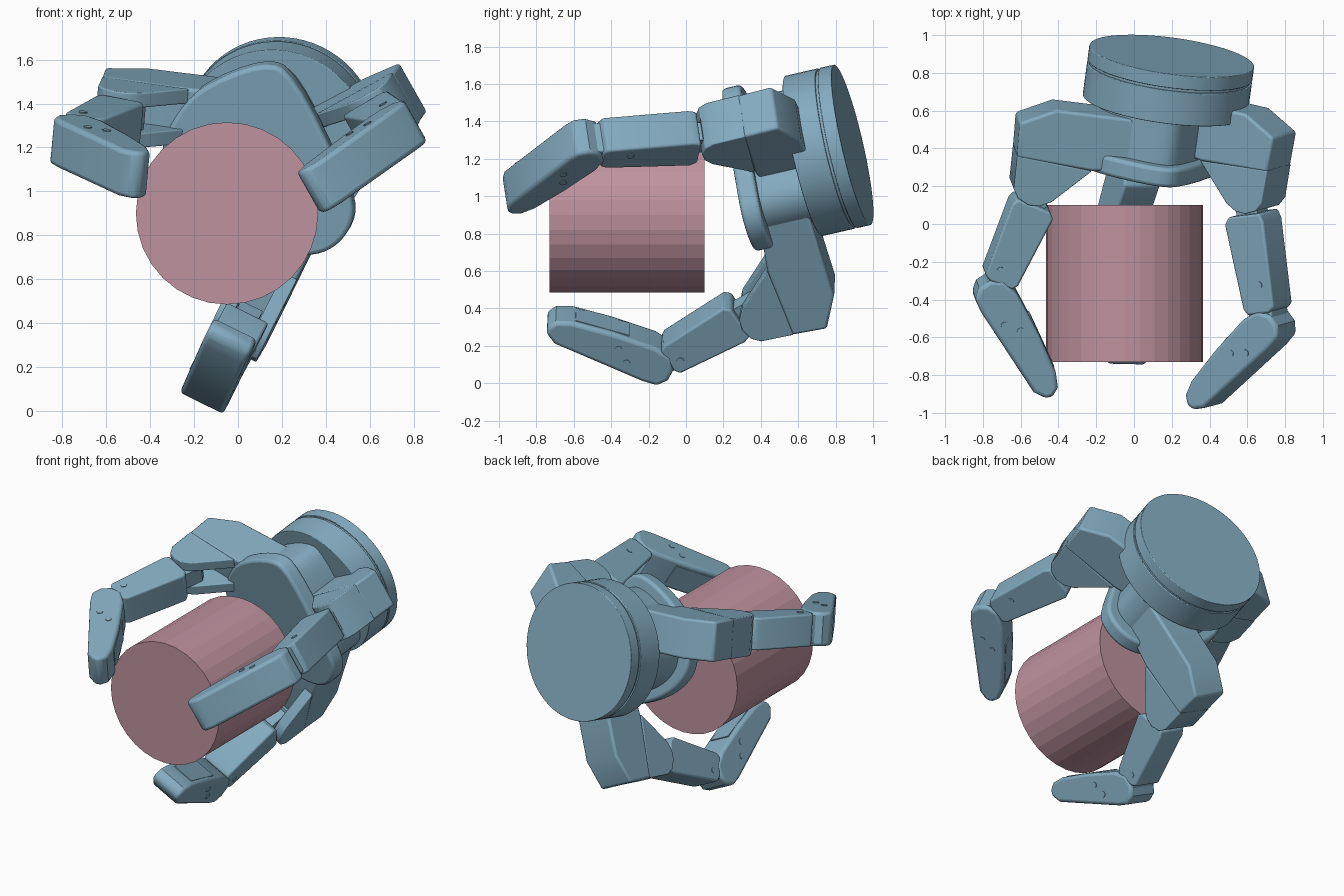
import bpy, bmesh, math
from mathutils import Vector

if "Cube" in bpy.data.objects:
    bpy.data.objects.remove(bpy.data.objects["Cube"])

def material(name, rgb):
    m = bpy.data.materials.new(name)
    m.diffuse_color = (*rgb, 1)
    m.use_nodes = True
    m.node_tree.nodes["Principled BSDF"].inputs["Base Color"].default_value = m.diffuse_color
    return m

BLUE = material("blue_metal", (0.23, 0.41, 0.53))
PINK = material("pink", (0.52, 0.29, 0.35))
smooth = []

def prism(name, pts, origin, ax, ay, az, lo, hi, bevel=0.0, mat=BLUE, shade=True):
    """Extrude a 2D outline (along ax, ay) from lo to hi along az."""
    bm = bmesh.new()
    rings = [[bm.verts.new(origin + ax * p + ay * q + az * d) for p, q in pts] for d in (lo, hi)]
    bm.faces.new(rings[0])
    bm.faces.new(rings[1])
    n = len(pts)
    for i in range(n):
        j = (i + 1) % n
        bm.faces.new((rings[0][i], rings[0][j], rings[1][j], rings[1][i]))
    bmesh.ops.recalc_face_normals(bm, faces=bm.faces)
    me = bpy.data.meshes.new(name)
    bm.to_mesh(me)
    bm.free()
    me.materials.append(mat)
    ob = bpy.data.objects.new(name, me)
    bpy.context.collection.objects.link(ob)
    if bevel:
        b = ob.modifiers.new("bevel", 'BEVEL')
        b.width, b.segments, b.limit_method = bevel, 3, 'ANGLE'
        b.angle_limit = math.radians(40)
    if shade:
        smooth.append(ob)
    return ob

def circle(r, n):
    return [(r * math.cos(2 * math.pi * i / n), r * math.sin(2 * math.pi * i / n)) for i in range(n)]

def rounded(pts, rounds=2):
    """Corner cutting to soften an outline."""
    for _ in range(rounds):
        out = []
        for i, p in enumerate(pts):
            p, q = Vector(p), Vector(pts[(i + 1) % len(pts)])
            out += [tuple(p.lerp(q, 0.25)), tuple(p.lerp(q, 0.75))]
        pts = out
    return pts

# Hand frame: f points out of the palm, u up the palm, r across it
f = Vector((-0.13, -0.96, -0.22)).normalized()
u = Vector((0.42, 0, 0.87))
u = (u - f * u.dot(f)).normalized()
r = u.cross(f).normalized()
if r.x < 0:
    r = -r
back = Vector((0.2, 0.89, 1.275))
front = back + f * 0.27

# Wrist disc with a groove
prism("wrist_back_plate", circle(0.44, 64), back, r, u, f, 0, 0.075, 0.004)
prism("wrist_groove", circle(0.43, 64), back, r, u, f, 0.07, 0.1)
prism("wrist_disc", circle(0.44, 64), back, r, u, f, 0.09, 0.27, 0.004)

# Palm: core and front plate
palm = [(-.46, -.02), (-.42, .17), (-.20, .42), (-.05, .43), (.40, .06), (.49, -.06),
        (.47, -.22), (.36, -.33), (.15, -.38), (-.15, -.38), (-.36, -.30), (-.45, -.17)]
prism("palm_plate", rounded(palm), front, r, u, f, 0.24, 0.345, 0.02)
prism("palm_core", rounded([(x * .82, y * .82) for x, y in palm]), front, r, u, f, -0.02, 0.25)

# Outlines shared by the three fingers (all joints bend in one plane)
BODY = [(.165, -.36), (.155, -.17), (-.25, -.14), (-.6, -.18), (-.6, -.44), (-.02, -.45)]
CHEEK = [(.155, -.18), (.15, .0), (.12, .05), (.06, .08), (0, .08), (-.06, .05), (-.25, -.14)]
WEB = [(.155, -.18), (.15, .0), (.12, .05), (.08, .06), (.08, -.18)]
MIDDLE = [(.09, .10), (.13, .115), (.53, .095), (.55, .06), (.55, -.07), (.52, -.09), (.12, -.12), (.09, -.09)]
TONGUE = [(-.07, .03), (-.04, .065), (.12, .065), (.12, -.065), (-.04, -.065), (-.07, -.03)]
KNEE = [(.50, .07), (.62, .07), (.66, .03), (.66, -.03), (.62, -.07), (.50, -.07)]
TIP = [(-.085, .05), (-.04, .10), (.04, .105), (.56, .07), (.62, .03), (.63, -.01), (.60, -.055),
       (.52, -.085), (.30, -.105), (.05, -.11), (-.05, -.085), (-.09, -.02)]
GRIP = [(.2, -.08), (.5, -.07), (.5, -.091), (.2, -.114)]
BEND = math.radians(36)

def finger(tag, root, knee, out):
    j, knee = Vector(root), Vector(knee)
    o = Vector(out)
    o = (o - f * o.dot(f)).normalized()
    h = o.cross(f).normalized()              # hinge axis
    d1 = knee - j
    d1 -= h * d1.dot(h)
    knee = j + d1
    stretch = d1.length / 0.62
    d1.normalize()
    n1 = (o - d1 * o.dot(d1)).normalized()
    d2, n2 = f * math.cos(BEND) - o * math.sin(BEND), o * math.cos(BEND) + f * math.sin(BEND)
    # Knuckle block with a fork
    prism(tag + "_knuckle_block", BODY, j, o, f, h, -.13, .13, 0.015)
    prism(tag + "_fork_web", WEB, j, o, f, h, -.07, .07)
    for s, side in ((-1, "a"), (1, "b")):
        prism(tag + "_fork_" + side, CHEEK, j, o, f, h * s, .06, .13, 0.006)
    # Middle link with tongues at both joints
    prism(tag + "_root_tongue", TONGUE, j, d1, n1, h, -.055, .055)
    prism(tag + "_middle_link", MIDDLE, j, d1 * stretch, n1, h, -.105, .105, 0.012)
    prism(tag + "_knee_tongue", KNEE, j, d1 * stretch, n1, h, -.09, .09, 0.01)
    # Fingertip with an inner grip pad
    prism(tag + "_fingertip", TIP, knee, d2, n2, h, -.11, .11, 0.025)
    prism(tag + "_grip_pad", GRIP, knee, d2, n2, h, -.075, .075)
    # Screws on both sides
    for s in (-1, 1):
        for t, n in ((.16, .03), (.23, -.03)):
            prism(tag + "_tip_screw", circle(.02, 12), knee + d2 * t + n2 * n, d2, n2, h * s, .1, .114)
        prism(tag + "_link_screw", circle(.02, 12), j + d1 * .48 + n1 * .03, d1, n1, h * s, .095, .109)

finger("left_finger", (-.50, .20, 1.34), (-.745, -.36, 1.215), (-.97, 0, .09))
finger("right_finger", (.61, .16, 1.32), (.735, -.54, 1.255), (.83, 0, .47))
finger("lower_finger", (.03, .365, .41), (-.125, -.155, .13), (-.43, 0, -.87))

# Held cylinder
prism("held_cylinder", circle(0.415, 32), Vector((-.05, -.73, .9)), Vector((1, 0, 0)),
      Vector((0, 0, 1)), Vector((0, 1, 0)), 0, 0.83, 0, PINK, False)

bpy.ops.object.select_all(action='DESELECT')
for ob in smooth:
    ob.select_set(True)
bpy.context.view_layer.objects.active = smooth[0]
bpy.ops.object.shade_smooth_by_angle(angle=math.radians(30))
